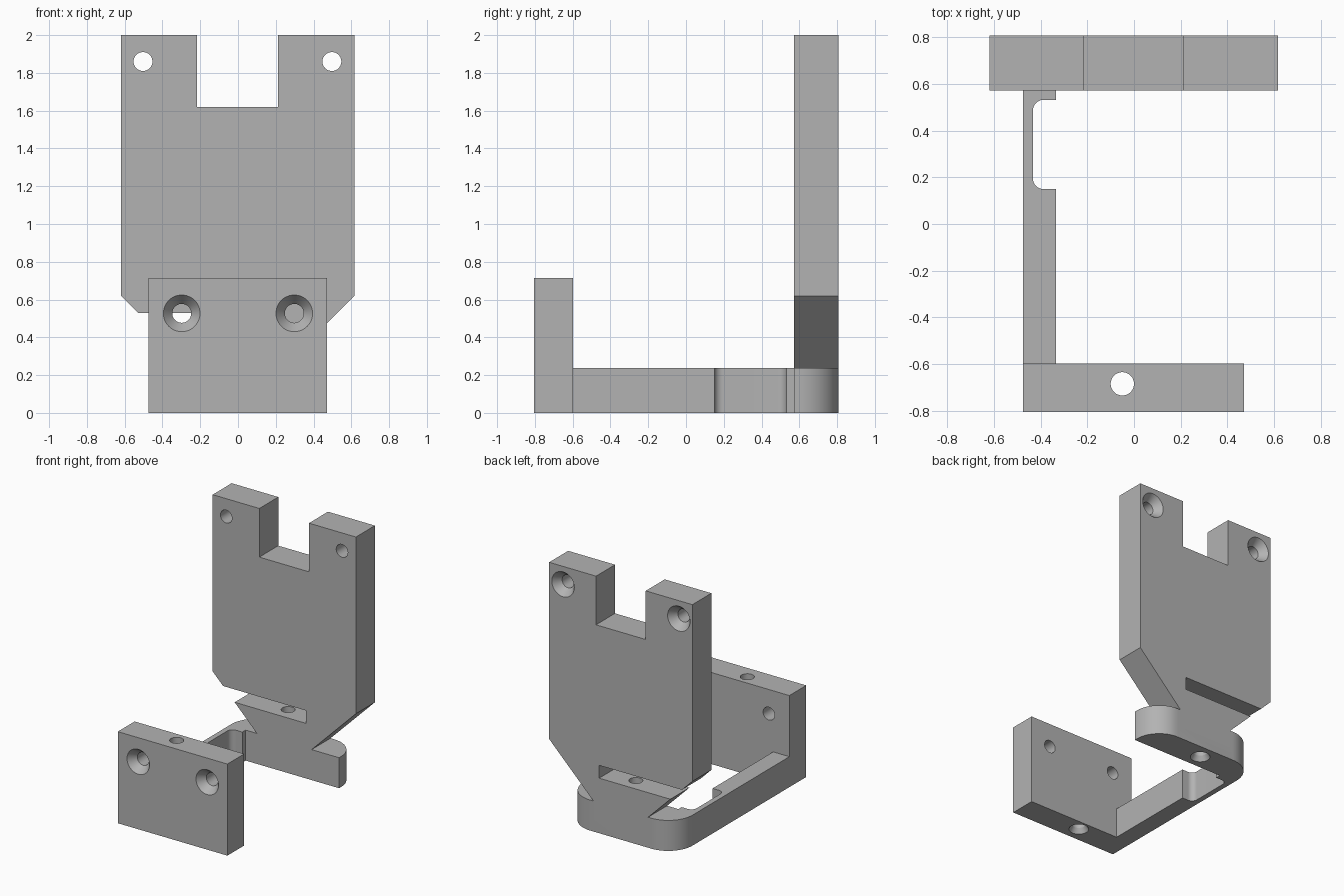
import bpy
import bmesh
from math import cos, sin, radians, pi
from mathutils import Vector

if "Cube" in bpy.data.objects:
    bpy.data.objects.remove(bpy.data.objects["Cube"])

grey = bpy.data.materials.new("Plain grey")
grey.use_nodes = True
colour = (0.45, 0.45, 0.45, 1)
grey.diffuse_color = colour
grey.node_tree.nodes["Principled BSDF"].inputs["Base Color"].default_value = colour


def finish(bm, name):
    bmesh.ops.recalc_face_normals(bm, faces=bm.faces)
    mesh = bpy.data.meshes.new(name)
    bm.to_mesh(mesh)
    bm.free()
    mesh.materials.append(grey)
    obj = bpy.data.objects.new(name, mesh)
    bpy.context.collection.objects.link(obj)
    return obj


def prism(name, outline, axis, low, high):
    """Extrude an (x, z) outline along y, or an (x, y) outline along z."""
    bm = bmesh.new()
    place = (lambda a, b: (a, low, b)) if axis == "y" else (lambda a, b: (a, b, low))
    face = bm.faces.new([bm.verts.new(place(*p)) for p in outline])
    moved = bmesh.ops.extrude_face_region(bm, geom=[face])["geom"]
    step = Vector((0, high - low, 0) if axis == "y" else (0, 0, high - low))
    bmesh.ops.translate(bm, vec=step,
                        verts=[v for v in moved if isinstance(v, bmesh.types.BMVert)])
    return finish(bm, name)


def arc(x, y, r, start, end, steps=14):
    angles = [radians(start + (end - start) * i / steps) for i in range(steps + 1)]
    return [(x + r * cos(a), y + r * sin(a)) for a in angles]


def screw_hole(mouth, direction, length, wide, narrow=0.05, depth=0.06, sides=48):
    """Countersunk hole cutter running inward from its wide mouth."""
    bm = bmesh.new()
    rings = []
    for r, h in ((wide, -0.02), (wide, 0), (narrow, depth), (narrow, length)):
        rings.append([bm.verts.new((r * cos(2 * pi * i / sides),
                                    r * sin(2 * pi * i / sides), h))
                      for i in range(sides)])
    for a, b in zip(rings, rings[1:]):
        for i in range(sides):
            j = (i + 1) % sides
            bm.faces.new((a[i], a[j], b[j], b[i]))
    bm.faces.new(rings[0])
    bm.faces.new(rings[-1])
    turn = Vector(direction).to_track_quat("Z", "Y").to_matrix().to_4x4()
    bmesh.ops.transform(bm, matrix=turn, verts=bm.verts)
    bmesh.ops.translate(bm, vec=mouth, verts=bm.verts)
    return finish(bm, "screw_hole_cutter")


def combine(target, other, operation):
    other.hide_render = True
    mod = target.modifiers.new(operation.title(), "BOOLEAN")
    mod.operation, mod.solver, mod.object = operation, "EXACT", other
    bpy.context.view_layer.objects.active = target
    bpy.ops.object.modifier_apply(modifier=mod.name)
    bpy.data.objects.remove(other)


# Front mounting plate
bracket = prism("bracket", [(-0.475, 0), (0.472, 0), (0.472, 0.715), (-0.475, 0.715)],
                "y", -0.805, -0.597)

# Side arm with a rounded relief, joined to a foot with rounded rear corners
footprint = [(-0.475, -0.7), (-0.335, -0.7), (-0.335, 0.15)]
footprint += arc(-0.388, 0.195, 0.045, 270, 180)
footprint += arc(-0.388, 0.487, 0.045, 180, 90)
footprint += [(-0.335, 0.532), (-0.335, 0.573), (0.472, 0.573)]
footprint += arc(0.262, 0.597, 0.21, 0, 90)
footprint += arc(-0.265, 0.597, 0.21, 90, 180)
base = prism("arm_and_foot", footprint, "z", 0, 0.238)

# Tall back plate: top notch, tapered bottom, screw access slot open on one side
back = prism("back_plate", [
    (-0.62, 2), (-0.62, 0.62), (-0.53, 0.53), (0.185, 0.53), (0.185, 0.43),
    (-0.43, 0.43), (-0.238, 0.238), (-0.238, 0.1), (0.235, 0.1), (0.235, 0.238),
    (0.617, 0.62), (0.617, 2), (0.212, 2), (0.212, 1.62), (-0.217, 1.62), (-0.217, 2)],
    "y", 0.573, 0.807)

combine(bracket, base, "UNION")
combine(bracket, back, "UNION")

# Countersunk screw holes through both plates and up through the bottom
for side in (-1, 1):
    combine(bracket, screw_hole((side * 0.298, -0.805, 0.527), (0, 1, 0), 0.3, 0.097),
            "DIFFERENCE")
    combine(bracket, screw_hole((side * 0.5 - 0.003, 0.807, 1.86), (0, -1, 0), 0.3, 0.097),
            "DIFFERENCE")
for y, length in ((-0.685, 0.8), (0.69, 0.48)):
    combine(bracket, screw_hole((-0.05, y, 0), (0, 0, 1), length, 0.072, depth=0.04),
            "DIFFERENCE")

# Smooth the round surfaces while keeping edges crisp
bpy.ops.object.select_all(action="DESELECT")
bracket.select_set(True)
bpy.context.view_layer.objects.active = bracket
bpy.ops.object.shade_smooth_by_angle(angle=radians(25))
